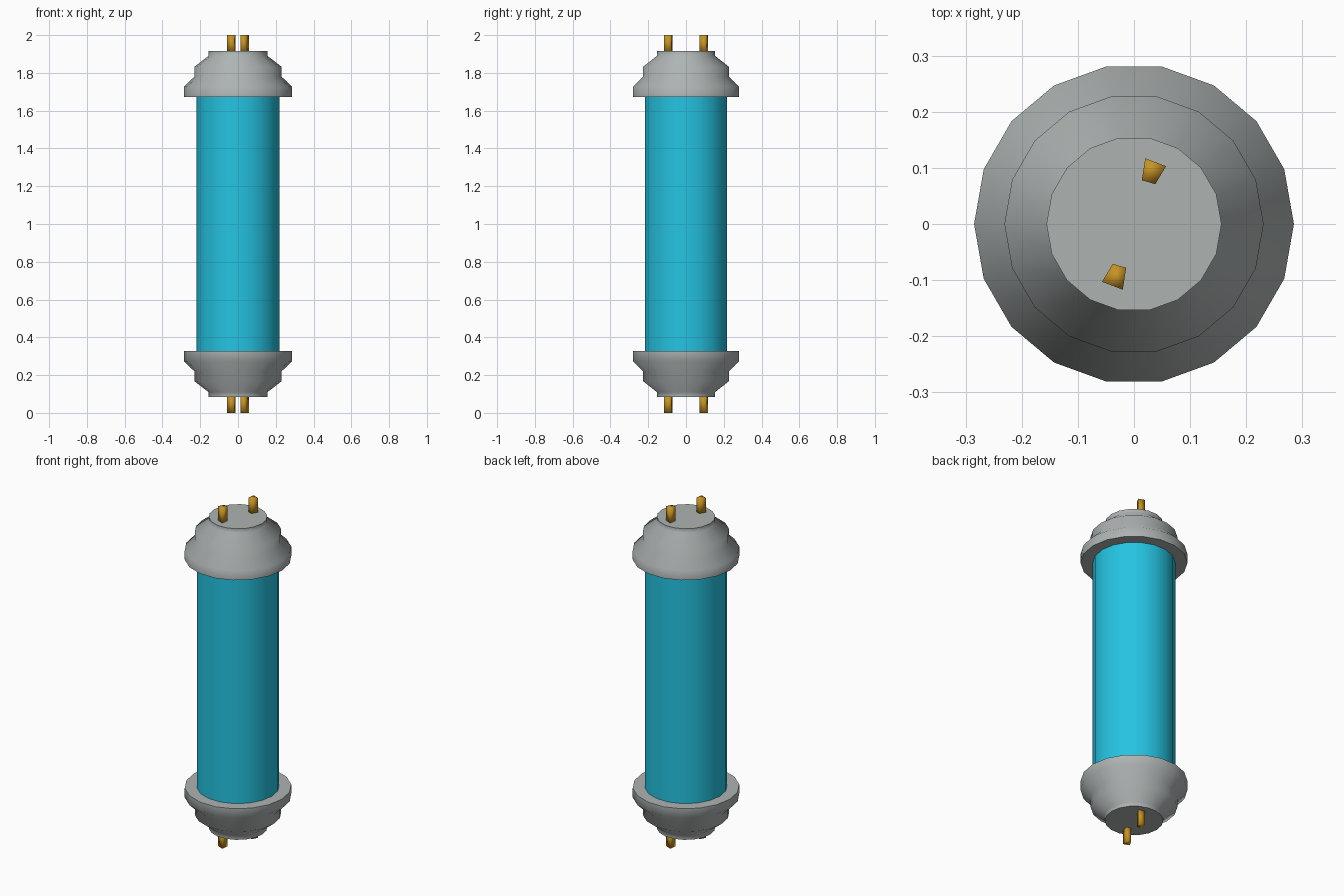
import bpy, bmesh, math

if "Cube" in bpy.data.objects:
    bpy.data.objects.remove(bpy.data.objects["Cube"])

SIDES = 18


def material(name, rgb):
    m = bpy.data.materials.new(name)
    m.diffuse_color = (*rgb, 1)
    m.use_nodes = True
    m.node_tree.nodes["Principled BSDF"].inputs["Base Color"].default_value = m.diffuse_color
    return m


GREY = material("cap grey", (0.42, 0.455, 0.45))
CYAN = material("tube cyan", (0.018, 0.55, 0.76))
GOLD = material("pin gold", (0.56, 0.29, 0.02))


def loft(name, rings, mat, smooth_angle):
    """Skin a stack of rings of points and close both ends."""
    bm = bmesh.new()
    loops = [[bm.verts.new(p) for p in ring] for ring in rings]
    n = len(loops[0])
    for a, b in zip(loops, loops[1:]):
        for i in range(n):
            j = (i + 1) % n
            bm.faces.new((a[i], a[j], b[j], b[i]))
    bm.faces.new(loops[0])
    bm.faces.new(loops[-1])
    bmesh.ops.recalc_face_normals(bm, faces=bm.faces)
    me = bpy.data.meshes.new(name)
    bm.to_mesh(me)
    bm.free()
    me.materials.append(mat)
    ob = bpy.data.objects.new(name, me)
    bpy.context.collection.objects.link(ob)
    bpy.ops.object.select_all(action='DESELECT')
    ob.select_set(True)
    bpy.context.view_layer.objects.active = ob
    bpy.ops.object.shade_smooth_by_angle(angle=math.radians(smooth_angle))
    return ob


def ring(r, z):
    return [(r * math.cos(math.tau * i / SIDES), r * math.sin(math.tau * i / SIDES), z)
            for i in range(SIDES)]


# Glass tube
loft("tube", [ring(0.22, 0.32), ring(0.22, 1.68)], CYAN, 40)

# Stepped end caps (radius, height above the middle) and tapered contact pins
CAP = [(0.285, 0.672), (0.285, 0.727), (0.231, 0.78),
       (0.231, 0.832), (0.156, 0.89), (0.156, 0.915)]
PIN = [(0.02, 0.117), (0.057, 0.103), (0.038, 0.071), (0.014, 0.078)]

for end, s in (("top", 1), ("bottom", -1)):
    loft(f"{end}_cap", [ring(r, 1 + s * h) for r, h in CAP], GREY, 65)
    for side, k in (("back", 1), ("front", -1)):
        loft(f"{end}_{side}_pin",
             [[(k * x, k * y, 1 + s * h) for x, y in PIN] for h in (0.905, 1.0)],
             GOLD, 180)
